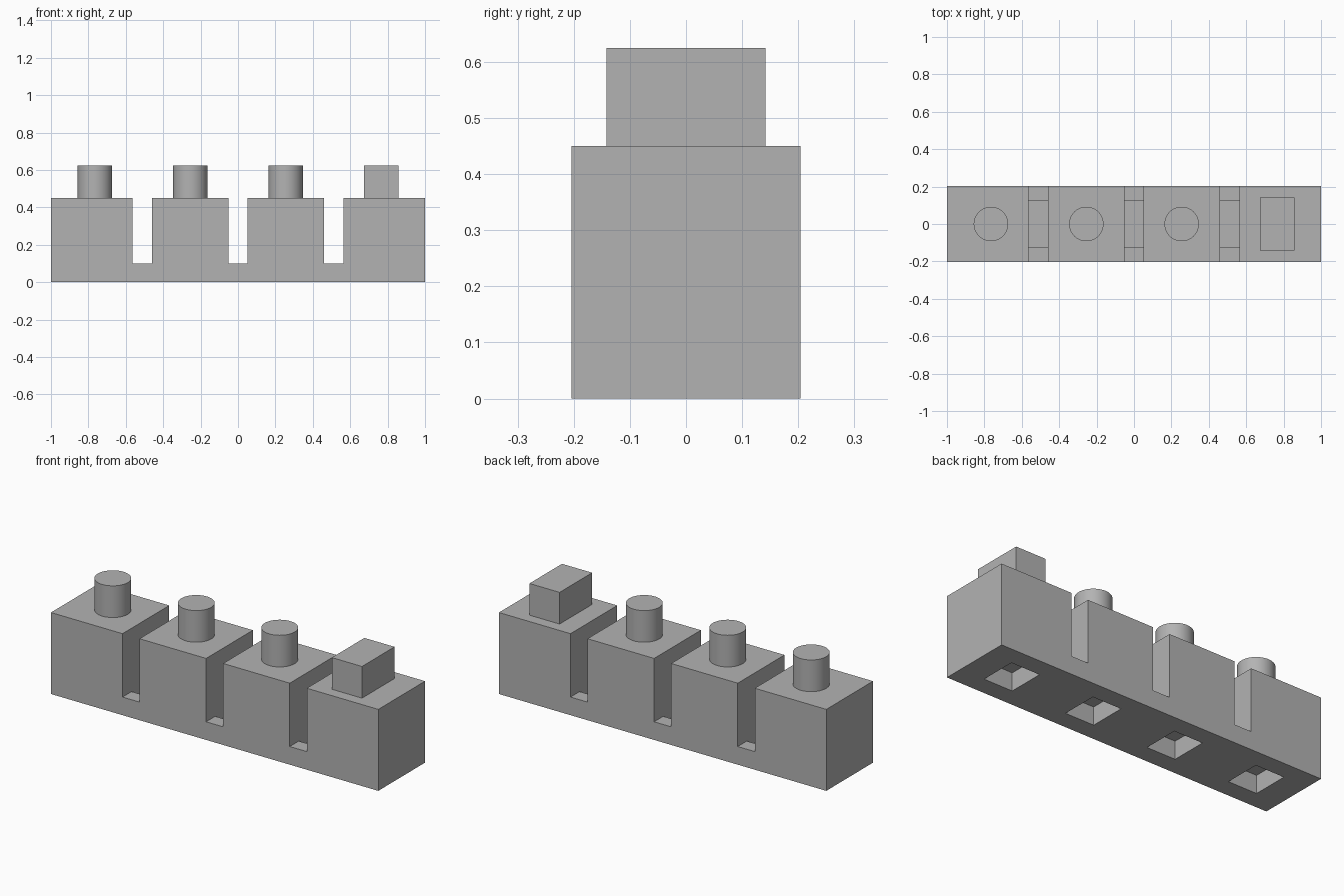
import bpy
import math

if "Cube" in bpy.data.objects:
    bpy.data.objects.remove(bpy.data.objects["Cube"])

GREY = bpy.data.materials.new("plain grey")
GREY.diffuse_color = (0.45, 0.45, 0.45, 1)
GREY.use_nodes = True
GREY.node_tree.nodes["Principled BSDF"].inputs["Base Color"].default_value = GREY.diffuse_color

HALF_DEPTH = 0.204
BODY_TOP = 0.45
STUD_TOP = 0.625
PITCH = 0.511
SLOT_X = [-PITCH, 0, PITCH]
STUD_X = [(i - 1.5) * 0.51 for i in range(4)]


def box(name, x, y, z):
    """Axis-aligned box from (min, max) ranges."""
    bpy.ops.mesh.primitive_cube_add(size=1, location=[(a + b) / 2 for a, b in (x, y, z)])
    ob = bpy.context.object
    ob.name = name
    ob.scale = [b - a for a, b in (x, y, z)]
    bpy.ops.object.transform_apply(location=False, rotation=False, scale=True)
    ob.data.materials.append(GREY)
    return ob


def cut(target, name, x, y, z):
    """Subtract a box from the target, then remove the cutter."""
    cutter = box(name, x, y, z)
    cutter.hide_render = True
    mod = target.modifiers.new(name, 'BOOLEAN')
    mod.operation = 'DIFFERENCE'
    mod.solver = 'EXACT'
    mod.object = cutter
    bpy.context.view_layer.objects.active = target
    bpy.ops.object.modifier_apply(modifier=mod.name)
    bpy.data.objects.remove(cutter)


# Long body
body = box("body", (-1, 1), (-HALF_DEPTH, HALF_DEPTH), (0, BODY_TOP))

# Slots between the blocks, each with a shallow recess in its floor
for x in SLOT_X:
    span = (x - 0.052, x + 0.052)
    cut(body, "slot_cutter", span, (-0.3, 0.3), (0.1, 0.6))
    cut(body, "recess_cutter", span, (-0.125, 0.125), (0.065, 0.2))

# Sockets in the underside
for x in STUD_X:
    cut(body, "socket_cutter", (x - 0.088, x + 0.088), (-0.102, 0.102), (-0.1, 0.1))

# Three round studs
for x in STUD_X[:3]:
    bpy.ops.mesh.primitive_cylinder_add(vertices=64, radius=0.092, depth=STUD_TOP - BODY_TOP,
                                        location=(x, 0, (STUD_TOP + BODY_TOP) / 2))
    stud = bpy.context.object
    stud.name = "round_stud"
    stud.data.materials.append(GREY)
    bpy.ops.object.shade_smooth_by_angle(angle=math.radians(30))

# Rectangular stud
box("rectangular_stud", (STUD_X[3] - 0.092, STUD_X[3] + 0.092), (-0.142, 0.142),
    (BODY_TOP, STUD_TOP))
